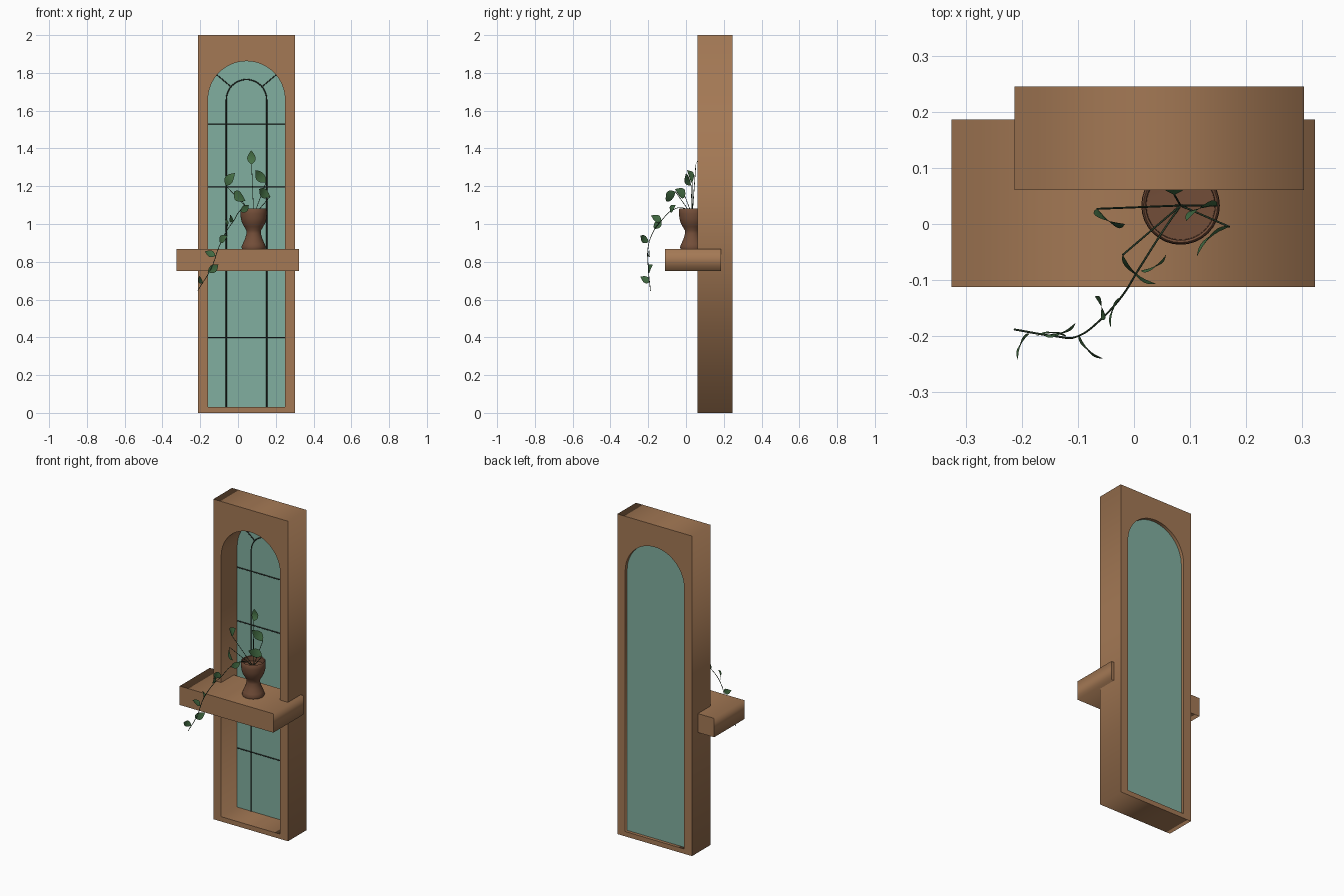
import bpy, bmesh, math
from mathutils import Vector

if "Cube" in bpy.data.objects:
    bpy.data.objects.remove(bpy.data.objects["Cube"])


def material(name, r, g, b):
    m = bpy.data.materials.new(name)
    m.diffuse_color = (r, g, b, 1)
    m.use_nodes = True
    m.node_tree.nodes["Principled BSDF"].inputs["Base Color"].default_value = m.diffuse_color
    return m


WOOD = material("wood", 0.37, 0.19, 0.09)
CLAY = material("clay", 0.17, 0.075, 0.04)
GLASS = material("glass", 0.22, 0.43, 0.35)
LEAD = material("lead", 0.02, 0.025, 0.02)
STEM = material("stem_green", 0.03, 0.06, 0.03)
LEAF = material("leaf_green", 0.06, 0.16, 0.06)


def to_mesh(ob):
    bpy.ops.object.select_all(action='DESELECT')
    ob.select_set(True)
    bpy.context.view_layer.objects.active = ob
    bpy.ops.object.convert(target='MESH')
    return bpy.context.object


def curve_object(name, mat):
    cu = bpy.data.curves.new(name, 'CURVE')
    ob = bpy.data.objects.new(name, cu)
    bpy.context.collection.objects.link(ob)
    cu.materials.append(mat)
    return ob, cu


def slab(name, outlines, y0, y1, mat):
    """Extrude flat (x, z) outlines between two depths."""
    ob, cu = curve_object(name, mat)
    cu.dimensions = '2D'
    cu.fill_mode = 'BOTH'
    cu.extrude = (y1 - y0) / 2
    for pts in outlines:
        sp = cu.splines.new('POLY')
        sp.points.add(len(pts) - 1)
        for p, (x, z) in zip(sp.points, pts):
            p.co = (x, z, 0, 1)
        sp.use_cyclic_u = True
    ob.rotation_euler.x = math.pi / 2
    ob.location.y = (y0 + y1) / 2
    return to_mesh(ob)


def tubes(name, paths, radius, mat, smooth=False):
    """Thin round rods along 3D paths."""
    ob, cu = curve_object(name, mat)
    cu.dimensions = '3D'
    cu.bevel_depth = radius
    cu.bevel_resolution = 1
    cu.use_fill_caps = True
    cu.resolution_u = 6
    for pts in paths:
        sp = cu.splines.new('BEZIER' if smooth else 'POLY')
        if smooth:
            sp.bezier_points.add(len(pts) - 1)
            for p, c in zip(sp.bezier_points, pts):
                p.co = c
                p.handle_left_type = p.handle_right_type = 'AUTO'
        else:
            sp.points.add(len(pts) - 1)
            for p, c in zip(sp.points, pts):
                p.co = (*c, 1)
    return to_mesh(ob)


# Arched frame and glass
CX, SPRING, R = 0.045, 1.658, 0.204


def arc(r, n=32):
    return [(CX + r * math.cos(math.pi * i / n), SPRING + r * math.sin(math.pi * i / n))
            for i in range(n + 1)]


arch = [(CX - R, 0.03), (CX + R, 0.03)] + arc(R)
outer = [(-0.213, 0), (0.303, 0), (0.303, 2), (-0.213, 2)]
slab("window_frame", [outer, arch], 0.061, 0.245, WOOD)
slab("glass_pane", [arch], 0.219, 0.225, GLASS)

# Lead bars on the glass: inner arch, crossbars and two spokes
Y, r = 0.218, 0.107
bars = [[(CX - r, Y, 0.03)] + [(x, Y, z) for x, z in reversed(arc(r, 24))] + [(CX + r, Y, 0.03)]]
bars += [[(CX - R, Y, z), (CX + R, Y, z)] for z in (0.40, 0.80, 1.195, 1.53)]
for a in (math.radians(40), math.radians(140)):
    bars.append([(CX + k * math.cos(a), Y, SPRING + k * math.sin(a)) for k in (r, R)])
tubes("glazing_bars", bars, 0.003, LEAD)

# Shelf
slab("shelf", [[(-0.325, 0.75), (0.323, 0.75), (0.323, 0.868), (-0.325, 0.868)]], -0.112, 0.186, WOOD)

# Pot: lathed goblet with an inner wall and soil level
POT = Vector((0.083, 0.033, 0))
profile = [(0, .868), (.062, .868), (.065, .878), (.058, .895), (.046, .922), (.038, .95), (.039, .966),
           (.05, .985), (.062, 1.007), (.068, 1.03), (.070, 1.055), (.069, 1.08), (.066, 1.083),
           (.062, 1.08), (.061, 1.05), (0, 1.048)]
bm = bmesh.new()
vs = [bm.verts.new((x, 0, z)) for x, z in profile]
es = [bm.edges.new(p) for p in zip(vs, vs[1:])]
bmesh.ops.spin(bm, geom=vs + es, cent=(0, 0, 0), axis=(0, 0, 1), angle=2 * math.pi, steps=32)
bmesh.ops.remove_doubles(bm, verts=bm.verts, dist=1e-5)
bmesh.ops.recalc_face_normals(bm, faces=bm.faces)
me = bpy.data.meshes.new("pot")
bm.to_mesh(me)
bm.free()
me.materials.append(CLAY)
pot = bpy.data.objects.new("pot", me)
pot.location = POT
bpy.context.collection.objects.link(pot)
bpy.ops.object.select_all(action='DESELECT')
pot.select_set(True)
bpy.context.view_layer.objects.active = pot
bpy.ops.object.shade_smooth_by_angle(angle=math.radians(50))

# Leaves as (base, tip): first five on upright stems, the rest on the trailing vine
upright = [((.072, .052, 1.315), (.070, .060, 1.390)),
           ((-.066, .027, 1.205), (-.016, .000, 1.270)),
           ((-.020, -.055, 1.170), (.040, -.107, 1.122)),
           ((.148, .033, 1.220), (.093, .005, 1.285)),
           ((.170, -.005, 1.145), (.112, -.058, 1.185))]
vine_leaves = [((.012, -.083, 1.065), (.057, -.055, 1.100)),
               ((-.023, -.131, 1.015), (-.041, -.185, 1.045)),
               ((-.059, -.170, .975), (-.070, -.129, 1.025)),
               ((-.098, -.197, .905), (-.055, -.240, .938)),
               ((-.120, -.201, .832), (-.175, -.200, .855)),
               ((-.160, -.197, .745), (-.104, -.176, .785)),
               ((-.186, -.195, .690), (-.207, -.242, .722))]


def add_leaf(bm, base, tip, n=8):
    """Pointed oval blade standing on edge, gently bowed along its length."""
    base, tip = Vector(base), Vector(tip)
    axis = tip - base
    a = axis.normalized()
    up = Vector((1, 0, 0)) if abs(a.z) > 0.95 else Vector((0, 0, 1))
    wide = (up - a * up.dot(a)).normalized()
    bow = a.cross(wide)
    half = 0.30 * axis.length
    rows = []
    for i in range(n + 1):
        t = i / n
        w = half * math.sin(math.pi * t ** 0.85)
        c = base + axis * t + bow * 0.1 * axis.length * math.sin(math.pi * t)
        rows.append([bm.verts.new(c + wide * w * s + bow * abs(s) * w * 0.15) for s in (-1, 0, 1)])
    for p, q in zip(rows, rows[1:]):
        for j in (0, 1):
            bm.faces.new((p[j], p[j + 1], q[j + 1], q[j])).smooth = True


bm = bmesh.new()
for base, tip in upright + vine_leaves:
    add_leaf(bm, base, tip)
bmesh.ops.remove_doubles(bm, verts=bm.verts, dist=1e-5)
me = bpy.data.meshes.new("leaves")
bm.to_mesh(me)
bm.free()
me.materials.append(LEAF)
bpy.context.collection.objects.link(bpy.data.objects.new("leaves", me))

# Stems and trailing vine
root = POT + Vector((0, 0, 1.045))
tubes("upright_stems", [[root, b] for b, _ in upright], 0.0017, STEM)
tubes("trailing_vine", [[root, (.05, -.015, 1.085), (.01, -.078, 1.07), (-.021, -.128, 1.02),
                         (-.059, -.17, .965), (-.1, -.2, .88), (-.14, -.2, .77),
                         (-.213, -.188, .647)]], 0.0018, STEM, smooth=True)
